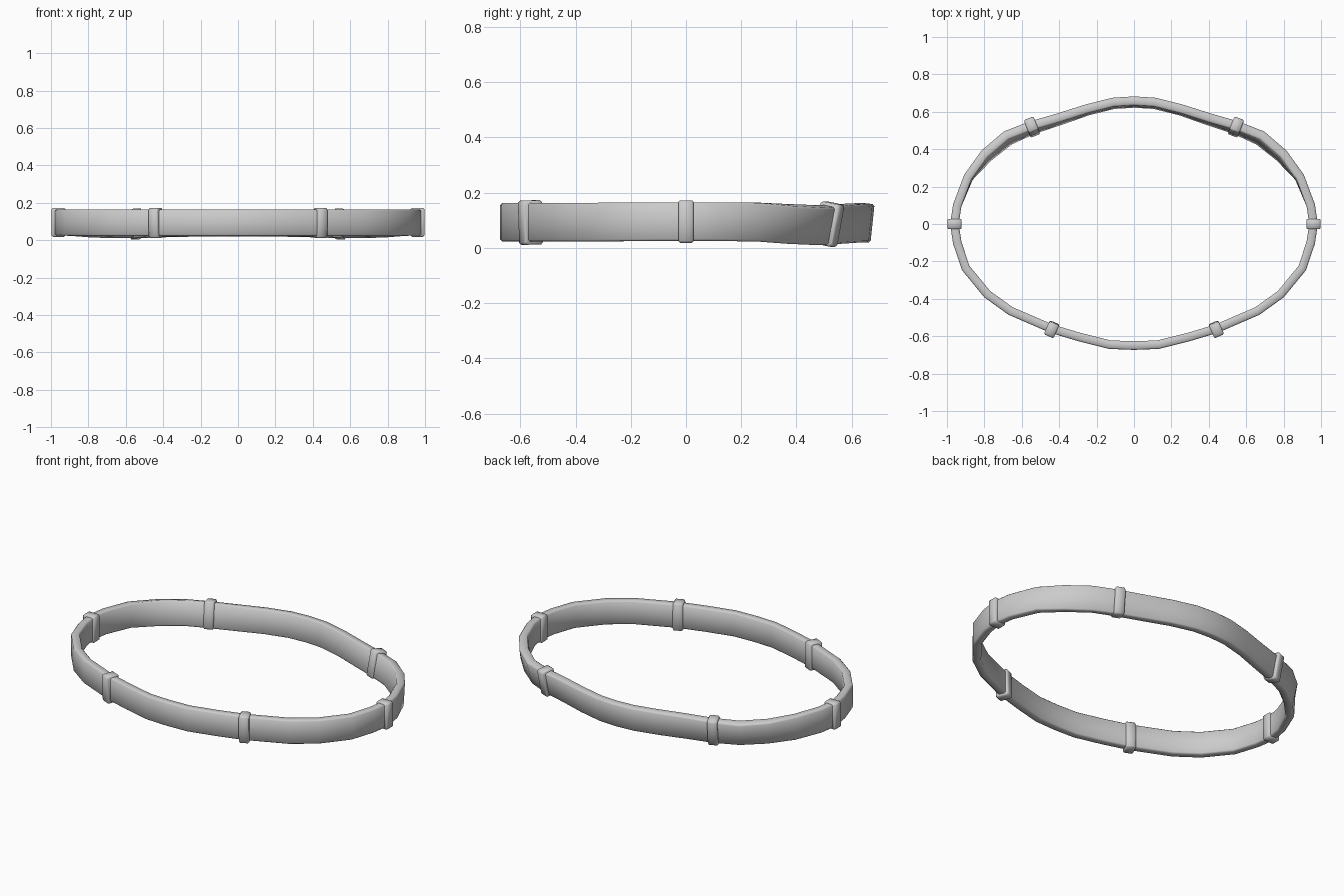
import bpy, bmesh, math
from mathutils import Vector

if "Cube" in bpy.data.objects:
    bpy.data.objects.remove(bpy.data.objects["Cube"])

grey = bpy.data.materials.new("light grey")
grey.use_nodes = True
grey.diffuse_color = (0.6, 0.6, 0.6, 1)
grey.node_tree.nodes["Principled BSDF"].inputs["Base Color"].default_value = (0.6, 0.6, 0.6, 1)

UP = Vector((0, 0, 1))


def section(half_w, half_h, cut):
    """Rounded upright rectangle as (outward, up) pairs."""
    w, h = half_w, half_h
    return [(w, -h + cut), (w, 0), (w, h - cut), (w - cut, h), (cut - w, h),
            (-w, h - cut), (-w, 0), (-w, cut - h), (cut - w, -h), (w - cut, -h)]


def frame(out, lean):
    """Outward and up axes after leaning the top outward."""
    a = math.radians(lean)
    return out * math.cos(a) - UP * math.sin(a), UP * math.cos(a) + out * math.sin(a)


def loft(name, rings, closed, angle):
    bm = bmesh.new()
    loops = [[bm.verts.new(p) for p in ring] for ring in rings]
    n = len(loops[0])
    for i in range(len(loops) - (not closed)):
        a, b = loops[i], loops[(i + 1) % len(loops)]
        for j in range(n):
            k = (j + 1) % n
            bm.faces.new((a[j], a[k], b[k], b[j]))
    if not closed:
        bm.faces.new(loops[0])
        bm.faces.new(loops[-1])
    bmesh.ops.recalc_face_normals(bm, faces=bm.faces)
    mesh = bpy.data.meshes.new(name)
    bm.to_mesh(mesh)
    bm.free()
    mesh.materials.append(grey)
    obj = bpy.data.objects.new(name, mesh)
    bpy.context.collection.objects.link(obj)
    bpy.ops.object.select_all(action="DESELECT")
    obj.select_set(True)
    bpy.context.view_layer.objects.active = obj
    bpy.ops.object.shade_smooth_by_angle(angle=math.radians(angle))
    return obj


# Centre line of one half from front to back: x, y, lean, height
half = [(0, -.65, 0, .093), (.13, -.645, 0, .093), (.29, -.605, 0, .093),
        (.44, -.56, 0, .093), (.66, -.465, 0, .093), (.785, -.375, 0, .093),
        (.90, -.235, 0, .094), (.945, -.1, 0, .095), (.96, 0, 0, .095),
        (.945, .1, 0, .095), (.885, .25, 3, .094), (.79, .365, 12, .087),
        (.675, .46, 15, .083), (.545, .515, 11, .083), (.40, .56, 8, .087),
        (.25, .61, 6, .09), (.11, .645, 6, .091), (0, .652, 6, .091)]
path = half + [(-x, y, l, z) for x, y, l, z in half[-2:0:-1]]

# Band swept round the closed oval
rings = []
for i, (x, y, lean, z) in enumerate(path):
    p, q = path[i - 1], path[(i + 1) % len(path)]
    out = Vector((q[1] - p[1], p[0] - q[0], 0)).normalized()
    o, u = frame(out, lean)
    thick = .023 + .008 * math.sin(math.radians(lean))
    rings.append([Vector((x, y, z)) + o * s + u * t
                  for s, t in section(thick, .07, .007)])
loft("band", rings, True, 80)

# Clips wrapped round the band
clips = [("front", .44, -.563, (.4, -.92), 2, .092, .08),
         ("middle", .96, 0, (1, 0), 0, .095, .077),
         ("back", .545, .518, (.37, .93), 11, .086, .078)]
for label, x, y, direction, lean, z, tall in clips:
    for side, word in ((1, "left"), (-1, "right")):
        out = Vector((side * direction[0], direction[1], 0)).normalized()
        along = UP.cross(out)
        o, u = frame(out, lean)
        centre = Vector((side * x, y, z))
        rings = [[centre + along * d + o * s + u * t
                  for s, t in section(.038 - inset, tall - inset, .008)]
                 for d, inset in ((-.028, .006), (-.022, 0), (.022, 0), (.028, .006))]
        loft(f"{label}_{word}_clip", rings, False, 50)
